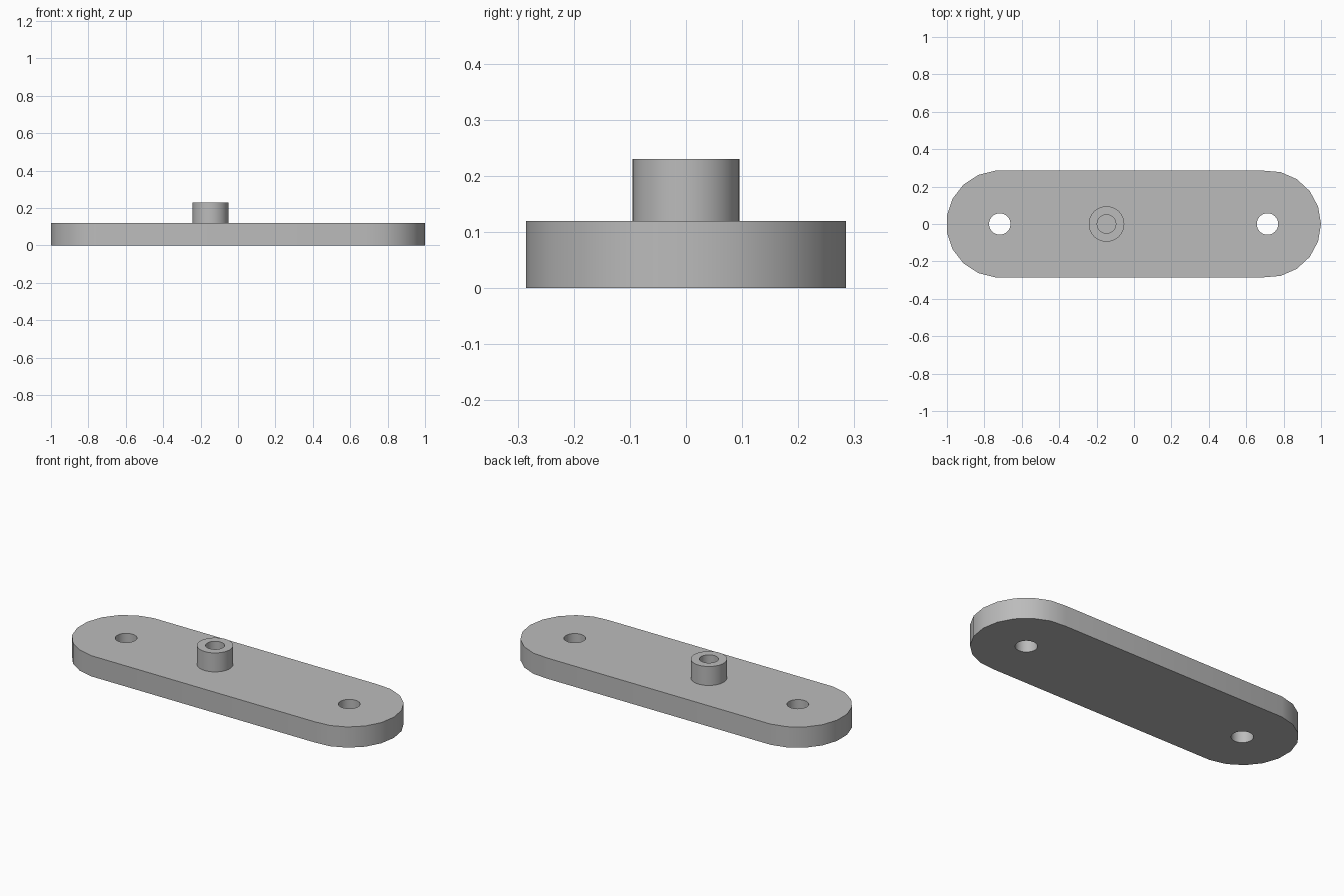
import bpy, bmesh
from math import cos, sin, tau, radians

cube = bpy.data.objects.get("Cube")
if cube:
    bpy.data.objects.remove(cube)

END_RADIUS = 0.2863
RIGHT_X, LEFT_X = 1 - END_RADIUS, -0.7177
BOSS_X = -0.147
PLATE_TOP, BOSS_TOP = 0.12, 0.23

grey = bpy.data.materials.new("plain_grey")
grey.use_nodes = True
colour = (0.5, 0.5, 0.5, 1)
grey.diffuse_color = colour
grey.node_tree.nodes["Principled BSDF"].inputs["Base Color"].default_value = colour


def circle(x, radius, sides):
    return [(x + radius * cos(tau * i / sides), radius * sin(tau * i / sides))
            for i in range(sides)]


def slab(name, loops, bottom, top):
    """Fill an outline with holes and extrude it upward."""
    bm = bmesh.new()
    for loop in loops:
        verts = [bm.verts.new((x, y, bottom)) for x, y in loop]
        for a, b in zip(verts, verts[1:] + verts[:1]):
            bm.edges.new((a, b))
    bmesh.ops.triangle_fill(bm, edges=bm.edges[:], use_beauty=True, normal=(0, 0, 1))
    result = bmesh.ops.extrude_face_region(bm, geom=bm.faces[:], use_keep_orig=True)
    raised = [v for v in result["geom"] if isinstance(v, bmesh.types.BMVert)]
    bmesh.ops.translate(bm, verts=raised, vec=(0, 0, top - bottom))
    bmesh.ops.recalc_face_normals(bm, faces=bm.faces[:])
    mesh = bpy.data.meshes.new(name)
    bm.to_mesh(mesh)
    bm.free()
    mesh.materials.append(grey)
    obj = bpy.data.objects.new(name, mesh)
    bpy.context.collection.objects.link(obj)
    bpy.ops.object.select_all(action="DESELECT")
    obj.select_set(True)
    bpy.context.view_layer.objects.active = obj
    bpy.ops.object.shade_smooth_by_angle(angle=radians(30))


# Plate outline: two faceted round ends joined by straight sides
SIDES = 19
right_ring = circle(RIGHT_X, END_RADIUS, SIDES)
left_ring = circle(LEFT_X, END_RADIUS, SIDES)
quarter = 5
outline = (right_ring[-quarter:] + right_ring[:quarter + 1]
           + left_ring[quarter:SIDES - quarter + 1])

# Plate with a bolt hole at each end
holes = [circle(x, END_RADIUS / 5, 32) for x in (LEFT_X, RIGHT_X)]
slab("base_plate", [outline] + holes, 0, PLATE_TOP)

# Hollow boss standing on the plate
slab("boss", [circle(BOSS_X, 0.095, 48), circle(BOSS_X, 0.05, 32)], PLATE_TOP, BOSS_TOP)
